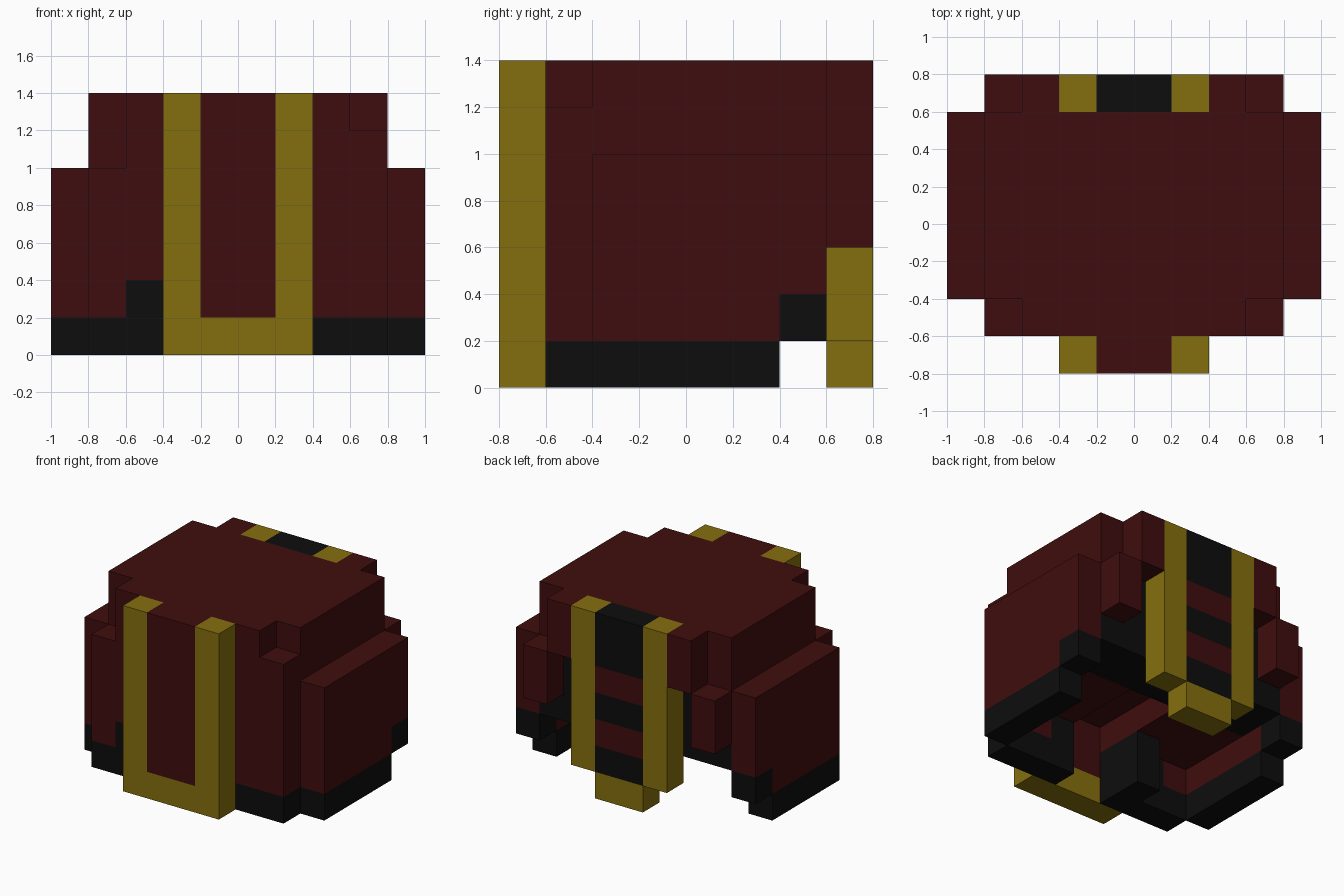
import bpy
import bmesh
from mathutils import Vector

cube = bpy.data.objects.get("Cube")
if cube:
    bpy.data.objects.remove(cube, do_unlink=True)


def make_material(name, rgb):
    mat = bpy.data.materials.new(name)
    mat.use_nodes = True
    mat.diffuse_color = (*rgb, 1)
    mat.node_tree.nodes["Principled BSDF"].inputs["Base Color"].default_value = (*rgb, 1)
    return mat


RED = make_material("dark_red", (0.051, 0.004, 0.0044))
GOLD = make_material("old_gold", (0.235, 0.159, 0.0044))
BLACK = make_material("near_black", (0.004, 0.004, 0.004))


def block(name, mat, x, y, z):
    """Box from three (min, max) ranges."""
    lo = Vector((x[0], y[0], z[0]))
    hi = Vector((x[1], y[1], z[1]))
    bm = bmesh.new()
    bmesh.ops.create_cube(bm, size=1)
    for v in bm.verts:
        v.co = (lo + hi) / 2 + v.co * (hi - lo)
    mesh = bpy.data.meshes.new(name)
    bm.to_mesh(mesh)
    bm.free()
    mesh.materials.append(mat)
    obj = bpy.data.objects.new(name, mesh)
    bpy.context.collection.objects.link(obj)


def pair(name, mat, x, y, z):
    """The same box on both sides of x = 0."""
    block("left_" + name, mat, x, y, z)
    block("right_" + name, mat, (-x[1], -x[0]), y, z)


# Main body
block("body_top", RED, (-0.8, 0.8), (-0.4, 0.6), (1.0, 1.4))
block("body_core", RED, (-0.8, 0.8), (-0.4, 0.2), (0.6, 1.0))
pair("body_lower", RED, (0.2, 0.8), (-0.4, 0.2), (0.4, 0.6))
block("body_back", BLACK, (-0.8, 0.8), (0.2, 0.6), (0.4, 1.0))

# Front wall, with corners of different height
block("front_wall", RED, (-0.6, 0.6), (-0.6, -0.4), (0.6, 1.4))
pair("front_wall_lower", RED, (0.2, 0.6), (-0.6, -0.4), (0.4, 0.6))
block("left_front_corner", RED, (0.6, 0.8), (-0.6, -0.4), (0.2, 1.2))
block("right_front_corner", RED, (-0.8, -0.6), (-0.6, -0.4), (0.2, 1.0))

# Front feet
pair("front_sole", BLACK, (0.2, 0.8), (-0.6, -0.4), (0.0, 0.2))
block("left_foot_outer", RED, (0.4, 0.6), (-0.6, -0.4), (0.2, 0.4))
block("left_foot_inner", BLACK, (0.2, 0.4), (-0.6, -0.4), (0.2, 0.4))
block("right_foot", BLACK, (-0.6, -0.2), (-0.6, -0.4), (0.2, 0.4))
block("right_heel", BLACK, (-0.4, -0.2), (-0.4, -0.2), (0.0, 0.4))

# Side panels with dark stepped hem
pair("side_panel", RED, (0.8, 1.0), (-0.4, 0.6), (0.4, 1.0))
pair("side_panel_lower", RED, (0.8, 1.0), (-0.4, 0.4), (0.2, 0.4))
pair("side_hem", BLACK, (0.8, 1.0), (-0.4, 0.4), (0.0, 0.2))
pair("side_hem_step", BLACK, (0.8, 1.0), (0.4, 0.6), (0.2, 0.4))

# Front plate with gold frame
FRONT, BACK = (-0.8, -0.6), (0.6, 0.8)
block("front_plate", RED, (-0.2, 0.2), FRONT, (0.2, 1.4))
pair("front_strap", GOLD, (0.2, 0.4), FRONT, (0.0, 1.4))
block("front_buckle", GOLD, (-0.2, 0.2), FRONT, (0.0, 0.2))

# Back straps, striped plate and lower tab
pair("back_strap", GOLD, (0.2, 0.4), BACK, (0.2, 1.4))
block("back_tab", GOLD, (-0.2, 0.2), BACK, (0.0, 0.2))
levels = [0.2, 0.4, 0.6, 0.8, 1.0, 1.4]
for i, z in enumerate(zip(levels, levels[1:])):
    block(f"back_band_{i + 1}", RED if i % 2 else BLACK, (-0.2, 0.2), BACK, z)

# Back shoulder steps
pair("back_shoulder", RED, (0.4, 0.6), BACK, (1.0, 1.4))
pair("back_shoulder_drop", RED, (0.6, 0.8), BACK, (0.6, 1.0))
